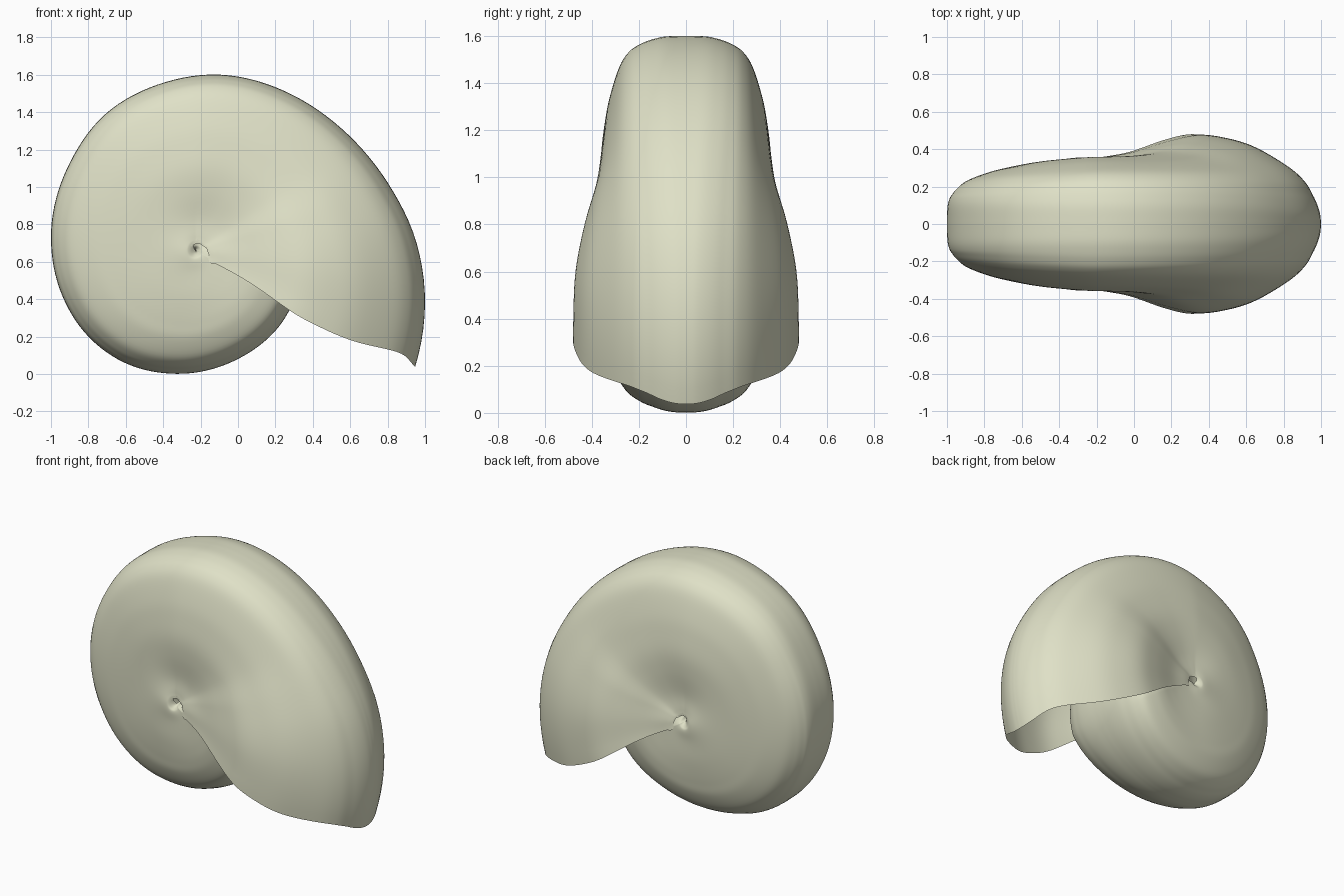
import bpy, math

if "Cube" in bpy.data.objects:
    bpy.data.objects.remove(bpy.data.objects["Cube"])

# Smooth interpolation through a short table of (x, value) pairs
def curve(table, x):
    if x <= table[0][0]:
        return table[0][1]
    if x >= table[-1][0]:
        return table[-1][1]
    n = len(table)
    i = max(k for k in range(n - 1) if table[k][0] <= x)

    def slope(k):
        a, b = table[max(k - 1, 0)], table[min(k + 1, n - 1)]
        return (b[1] - a[1]) / (b[0] - a[0])
    (x0, y0), (x1, y1) = table[i], table[i + 1]
    h = x1 - x0
    t = (x - x0) / h
    return (y0 * (2*t**3 - 3*t*t + 1) + y1 * (3*t*t - 2*t**3)
            + h * (slope(i) * (t**3 - 2*t*t + t) + slope(i + 1) * (t**3 - t*t)))


# Spiral centre and outer radius by angle (degrees, from the lip inwards)
CX, CZ = -0.225, 0.66
RADIUS = [(-35, 1.355), (-27.5, 1.325), (-12, 1.252), (3, 1.175), (19, 1.09), (37, 1.024),
          (56, 0.983), (83, 0.948), (101, 0.914), (123, 0.877), (146, 0.82),
          (175, 0.778), (198, 0.755), (218, 0.737), (238, 0.71), (261, 0.667),
          (291, 0.622), (328, 0.592), (360, 0.54), (420, 0.45), (500, 0.35), (630, 0.24)]

# Half cross-sections: fractions of the radius, rim to navel, and half widths there
FRAC = [1, .997, .985, .965, .93, .86, .72, .6, .47, .34, .18, .08, .045, .003]
LIP = [0, .045, .098, .152, .225, .305, .41, .46, .48, .45, .387, .363, .35, .325]
TOP = [0, .085, .14, .19, .24, .283, .324, .345, .358, .353, .335, .338, .338, .32]
LEFT = [0, .085, .13, .157, .19, .232, .274, .298, .318, .333, .348, .355, .35, .325]
LOW = [0, .05, .095, .135, .19, .25, .30, .32, .335, .345, .35, .355, .345, .32]
INNER = [0, .09, .165, .22, .285, .345, .373, .38, .372, .362, .354, .35, .34, .30]
ANGLES = (90, 175, 260, 330)
LIP_WEIGHT = [(-30, 1), (-7, .92), (16, .58), (35, .22), (60, .05), (90, 0)]

# Shift of the opening's edge along the section (with the curl at the navel)
LIP_SHIFT = [(0, 170), (.036, 140), (.044, 110), (.051, 45), (.062, -6), (.1, -3),
             (.2, -.8), (.45, -2.6), (.6, -1.5), (.72, 0), (.87, 2.7), (.94, 3.3), (1, 2)]

SUB, STEP, START, END = 5, 3, -30, 600
HALF = (len(FRAC) - 1) * SUB


def resample(values):
    table = list(enumerate(values))
    return [curve(table, k / SUB) for k in range(HALF + 1)]


frac, lip = resample(FRAC), resample(LIP)
coil = [resample(s) for s in (TOP, LEFT, LOW, INNER)]


def shell_point(base, j):
    k, side = abs(j), (1 if j >= 0 else -1)
    f = frac[k]
    a = base + curve(LIP_SHIFT, f) * max(0, 1 - (base - START) / 300)
    r = curve(RADIUS, a)
    wl = curve(LIP_WEIGHT, a)
    w = lip[k] * wl + (1 - wl) * curve([(q, s[k]) for q, s in zip(ANGLES, coil)], a)
    if a > 330:
        w *= min(1, r / 0.59) ** 0.6
    t = math.radians(a)
    return (CX + f * r * math.cos(t), side * w, CZ + f * r * math.sin(t))


# Coiled shell: one continuous tube, open at the lip
verts, faces = [], []
rows = (END - START) // STEP + 1
cols = 2 * HALF + 1
for i in range(rows):
    for j in range(-HALF, HALF + 1):
        verts.append(shell_point(START + i * STEP, j))
for i in range(rows - 1):
    for j in range(cols - 1):
        p = i * cols + j
        faces.append((p, p + 1, p + cols + 1, p + cols))
mesh = bpy.data.meshes.new("spiral_shell")
mesh.from_pydata(verts, [], faces)
mesh.polygons.foreach_set("use_smooth", [True] * len(faces))
mesh.update()
shell = bpy.data.objects.new("spiral_shell", mesh)
bpy.context.collection.objects.link(shell)

# Single pale shell colour
mat = bpy.data.materials.new("pale_shell")
mat.diffuse_color = (0.74, 0.75, 0.57, 1)
mat.use_nodes = True
mat.node_tree.nodes["Principled BSDF"].inputs["Base Color"].default_value = mat.diffuse_color
mesh.materials.append(mat)
